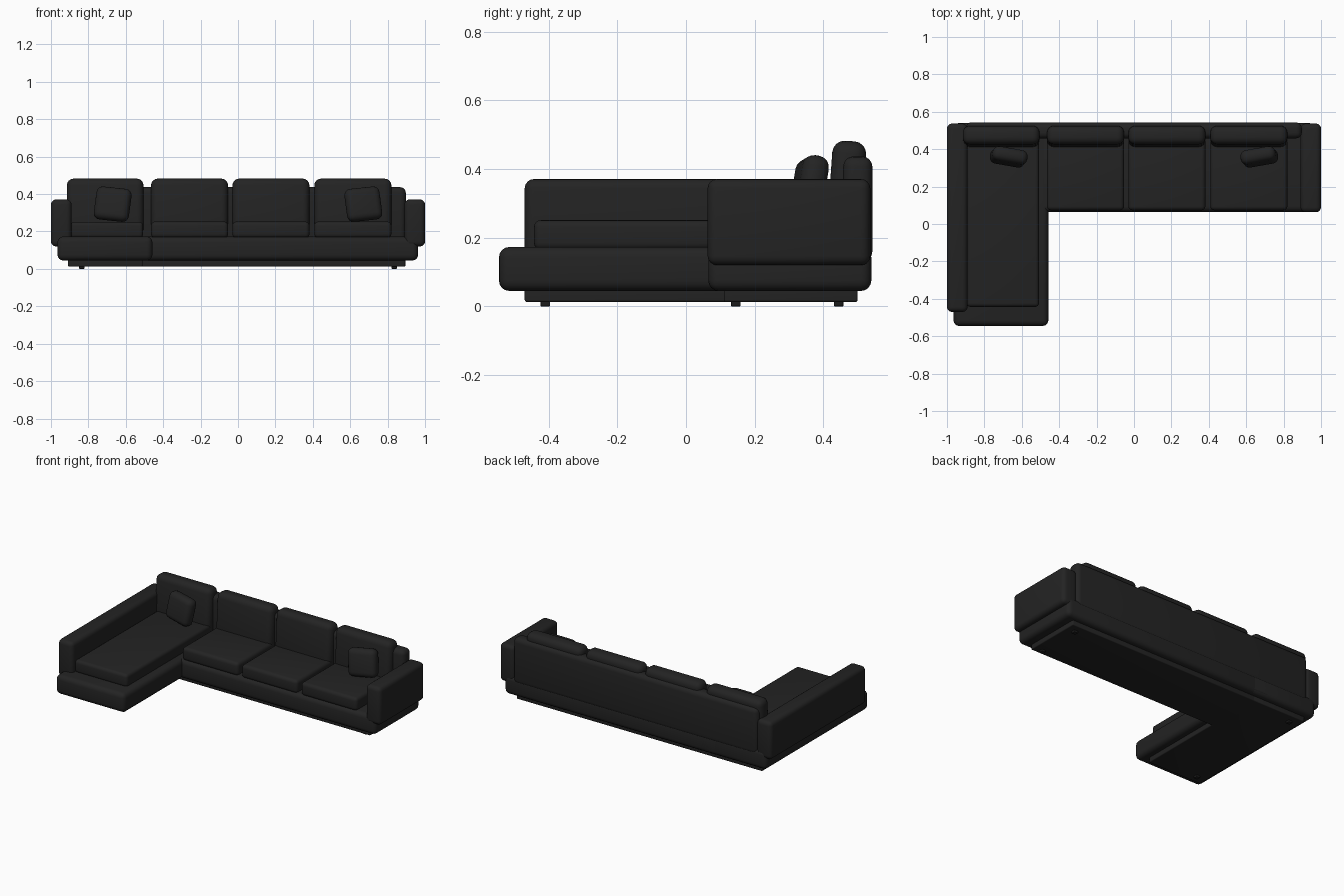
import bpy, math
from mathutils import Euler

if "Cube" in bpy.data.objects:
    bpy.data.objects.remove(bpy.data.objects["Cube"])


def material(name, v):
    m = bpy.data.materials.new(name)
    m.diffuse_color = (v, v, v, 1)
    m.use_nodes = True
    m.node_tree.nodes["Principled BSDF"].inputs["Base Color"].default_value = m.diffuse_color
    return m


FABRIC = material("charcoal fabric", 0.017)
FOOT = material("black plastic", 0.012)


def box(name, x, y, z, r=0.03, mat=FABRIC, rot=(0, 0, 0), seg=4):
    """Rounded box from (min, max) ranges, optionally turned about its centre."""
    size = [b - a for a, b in (x, y, z)]
    mid = [(a + b) / 2 for a, b in (x, y, z)]
    bpy.ops.mesh.primitive_cube_add(size=1, location=mid)
    ob = bpy.context.object
    ob.name = name
    ob.scale = size
    bpy.ops.object.transform_apply(location=False, rotation=False, scale=True)
    bev = ob.modifiers.new("round", 'BEVEL')
    bev.width = r
    bev.segments = seg
    bpy.ops.object.modifier_apply(modifier="round")
    ob.rotation_euler = Euler([math.radians(a) for a in rot])
    ob.data.materials.append(mat)
    bpy.ops.object.shade_smooth_by_angle(angle=math.radians(35))
    return ob


# recessed plinth
box("main_plinth", (-0.55, 0.895), (0.11, 0.50), (0.013, 0.07), 0.006)
box("chaise_plinth", (-0.91, -0.51), (-0.47, 0.50), (0.013, 0.07), 0.006)

# feet
for fx, fy in ((-0.835, -0.41), (-0.835, 0.445), (0.835, 0.145), (0.835, 0.445)):
    box("foot", (fx - 0.014, fx + 0.014), (fy - 0.014, fy + 0.014), (0, 0.03), 0.003, FOOT, seg=2)

# upholstered base
box("main_base", (-0.62, 0.963), (0.065, 0.54), (0.045, 0.172))
box("chaise_base", (-0.965, -0.458), (-0.545, 0.54), (0.045, 0.173))

# arms
box("long_arm", (-1.0, -0.89), (-0.47, 0.537), (0.12, 0.371), 0.027)
box("short_arm", (0.89, 1.0), (0.063, 0.537), (0.12, 0.371), 0.027)

# back rest
box("back_frame", (-0.90, 0.897), (0.458, 0.543), (0.13, 0.437), 0.03)

# seat and back cushions
cushions = ((-0.915, -0.505), (-0.465, -0.053), (-0.03, 0.382), (0.408, 0.82))
for i, cx in enumerate(cushions):
    if i == 0:
        box("chaise_seat", (-0.895, -0.508), (-0.443, 0.46), (0.165, 0.251), 0.02)
    else:
        box("seat_cushion", cx, (0.073, 0.46), (0.165, 0.253), 0.022)
    box("back_cushion", cx, (0.418, 0.517), (0.18, 0.482), 0.036, rot=(-4, 0, 0))

# scatter pillows, mirrored left and right
for s in (-1, 1):
    box("scatter_pillow", (s * 0.67 - 0.095, s * 0.67 + 0.095), (0.32, 0.398), (0.257, 0.435),
        0.034, rot=(-10, -s * 6, s * 10))
